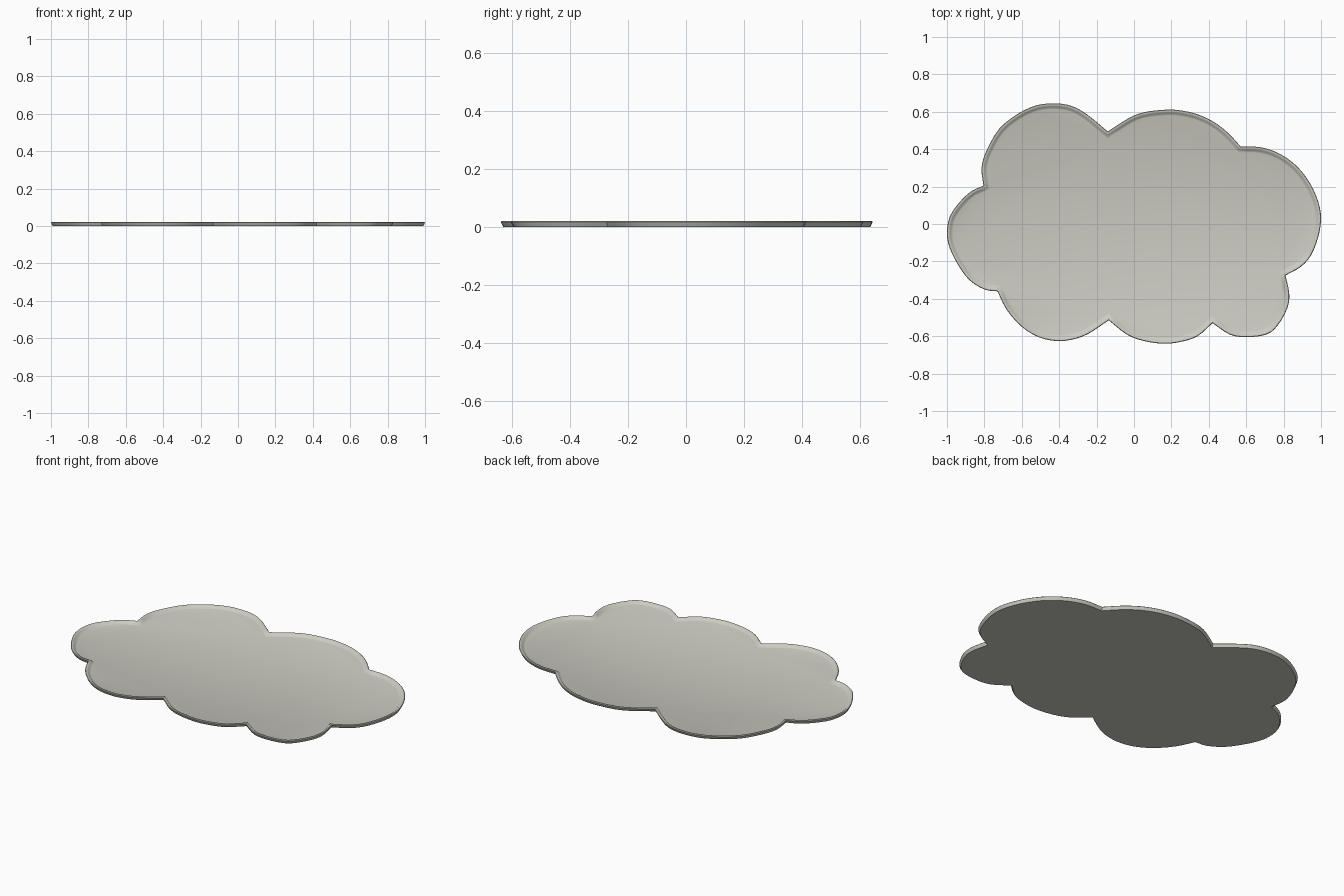
import bpy, bmesh
from mathutils import Vector

if "Cube" in bpy.data.objects:
    bpy.data.objects.remove(bpy.data.objects["Cube"])

# Cloud outline: one short list of points per lobe, clockwise; each ends where the next starts
lobes = [
    [(-.805, .205), (-.815, .30), (-.79, .39), (-.72, .51), (-.62, .59), (-.52, .635), (-.42, .645), (-.33, .63), (-.25, .585)],
    [(-.14, .495), (-.03, .565), (.05, .597), (.15, .61), (.23, .61), (.33, .59), (.42, .55), (.50, .49)],
    [(.57, .415), (.68, .41), (.78, .375), (.87, .31), (.94, .22), (.985, .12), (1, .03), (.985, -.07), (.945, -.17), (.89, -.23)],
    [(.81, -.275), (.83, -.37), (.82, -.45), (.77, -.54), (.71, -.59), (.60, -.605), (.51, -.59)],
    [(.42, -.53), (.34, -.60), (.25, -.63), (.16, -.64), (.05, -.625), (-.04, -.59)],
    [(-.135, -.515), (-.25, -.59), (-.34, -.62), (-.42, -.625), (-.51, -.605), (-.60, -.55), (-.68, -.46)],
    [(-.73, -.36), (-.80, -.35), (-.88, -.30), (-.94, -.22), (-.985, -.13), (-1, -.05), (-.985, .04), (-.93, .12), (-.87, .175)],
]
STEPS = 3


def smooth_lobe(pts):
    """Catmull-Rom through one lobe, leaving its end cusps sharp."""
    p = [Vector(q) for q in pts]
    p = [2 * p[0] - p[1]] + p + [2 * p[-1] - p[-2]]
    out = []
    for a, b, c, d in zip(p, p[1:], p[2:], p[3:]):
        for i in range(STEPS):
            t = i / STEPS
            out.append(.5 * (2 * b + (c - a) * t + (2 * a - 5 * b + 4 * c - d) * t * t
                             + (3 * b - a - 3 * c + d) * t ** 3))
    return out


outline = []
for i, lobe in enumerate(lobes):
    outline += smooth_lobe(lobe + [lobes[(i + 1) % len(lobes)][0]])


def inset(pts, d):
    """Mitred inward offset of the clockwise outline."""
    res = []
    for i, p in enumerate(pts):
        u = (p - pts[i - 1]).normalized()
        v = (pts[(i + 1) % len(pts)] - p).normalized()
        n1, n2 = Vector((u.y, -u.x)), Vector((v.y, -v.x))
        res.append(p + (n1 + n2) * d / max(1 + n1.dot(n2), .6))
    return res


# Tray wall section as (inset, height): underside, flared side, lip, inner slope, floor
section = [(.03, 0), (.009, 0), (.004, .009), (0, .018), (.003, .021),
           (.010, .021), (.016, .018), (.024, .010), (.032, .007)]

bm = bmesh.new()
rings = [[bm.verts.new((q.x, q.y, z)) for q in inset(outline, d)] for d, z in section]
n = len(outline)
for lo, hi in zip(rings, rings[1:]):
    for i in range(n):
        j = (i + 1) % n
        bm.faces.new((lo[i], lo[j], hi[j], hi[i]))
bm.faces.new(rings[0])
bm.faces.new(rings[-1])
bmesh.ops.recalc_face_normals(bm, faces=bm.faces[:])
mesh = bpy.data.meshes.new("cloud_tray")
bm.to_mesh(mesh)
bm.free()

tray = bpy.data.objects.new("cloud_tray", mesh)
bpy.context.collection.objects.link(tray)
mat = bpy.data.materials.new("warm light grey")
mat.diffuse_color = (.60, .60, .54, 1)
mat.use_nodes = True
mat.node_tree.nodes["Principled BSDF"].inputs["Base Color"].default_value = mat.diffuse_color
mesh.materials.append(mat)

bpy.context.view_layer.objects.active = tray
tray.select_set(True)
bpy.ops.object.shade_smooth_by_angle(angle=.6)
